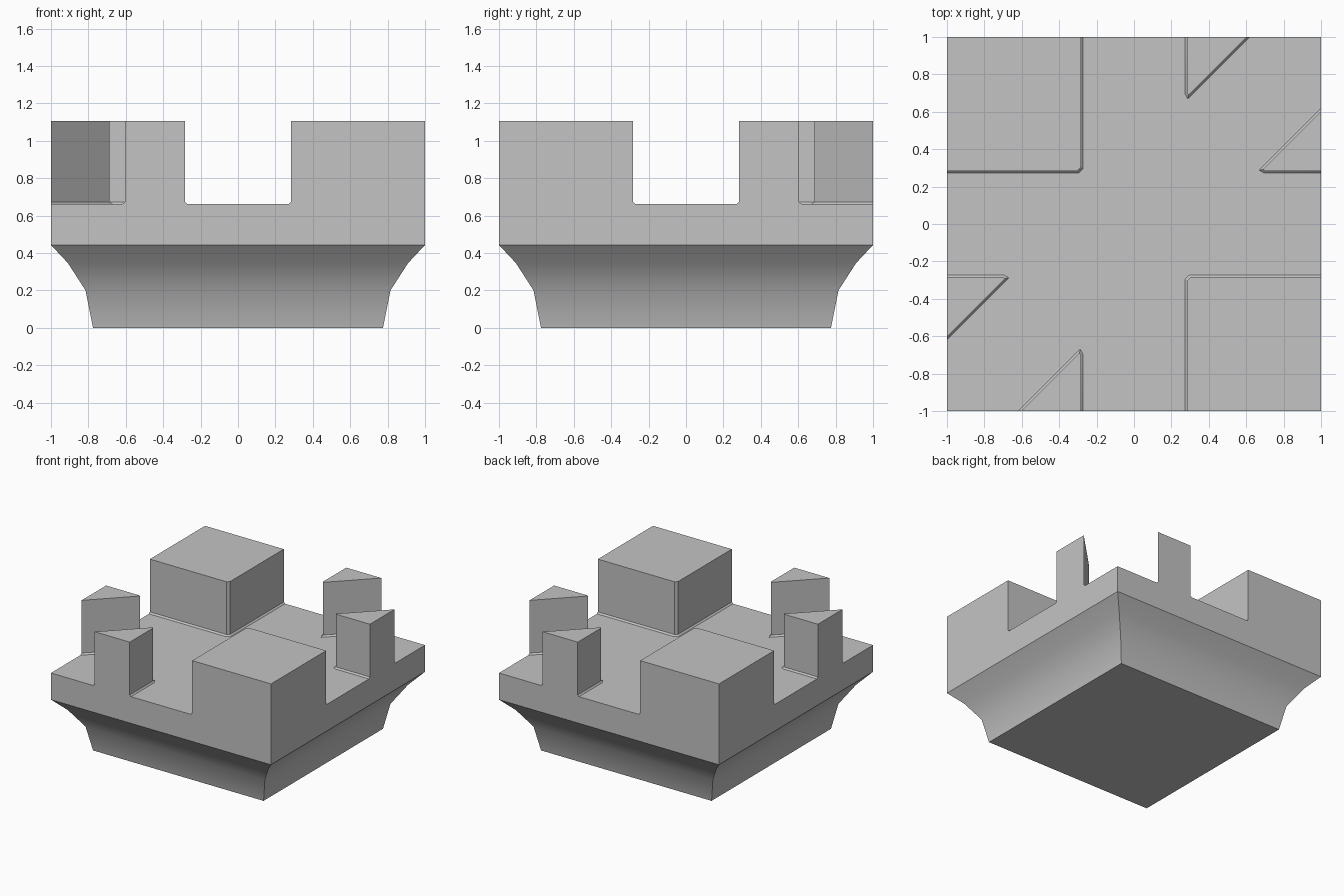
import bpy
import bmesh
import math

if "Cube" in bpy.data.objects:
    bpy.data.objects.remove(bpy.data.objects["Cube"], do_unlink=True)

RIM_Z, FLOOR_Z, TOP_Z = 0.443, 0.662, 1.107

stone = bpy.data.materials.new("grey_stone")
stone.use_nodes = True
colour = (0.55, 0.55, 0.55, 1.0)
stone.diffuse_color = colour
stone.node_tree.nodes["Principled BSDF"].inputs["Base Color"].default_value = colour


def loft(bm, rings):
    """Skin a stack of matching closed outlines and cap both ends."""
    loops = [[bm.verts.new(p) for p in ring] for ring in rings]
    for low, high in zip(loops, loops[1:]):
        for i in range(len(low)):
            j = (i + 1) % len(low)
            bm.faces.new((low[i], low[j], high[j], high[i]))
    bottom = bm.faces.new(loops[0][::-1])
    bm.faces.new(loops[-1])
    bmesh.ops.recalc_face_normals(bm, faces=bm.faces)
    return bottom


def make_object(name, bm):
    mesh = bpy.data.meshes.new(name)
    bm.to_mesh(mesh)
    bm.free()
    obj = bpy.data.objects.new(name, mesh)
    mesh.materials.append(stone)
    bpy.context.collection.objects.link(obj)
    return obj


# Square tower top: flared moulding below, straight wall above
profile = [(0.775, 0.0), (0.815, 0.2), (0.909, 0.346), (1.0, RIM_Z), (1.0, TOP_Z)]
bm = bmesh.new()
loft(bm, [[(-r, -r, z), (r, -r, z), (r, r, z), (-r, r, z)] for r, z in profile])
tower = make_object("battlement_tower_top", bm)

# Cutter outline: crossing channels and two open corners, which leave
# two square corner blocks and four wedge-shaped merlons standing
half = [
    (0.284, -1.2), (0.284, -0.302), (0.302, -0.284), (1.2, -0.284),      # corner block
    (1.2, 0.284), (0.70, 0.284), (0.688, 0.291), (1.2, 0.803),           # side wedge
    (1.2, 1.2),
    (0.803, 1.2), (0.291, 0.688), (0.284, 0.70), (0.284, 1.2),           # back wedge
]
outline = half + [(-x, -y) for x, y in half]
bm = bmesh.new()
floor = loft(bm, [[(x, y, z) for x, y in outline] for z in (FLOOR_Z, 1.4)])
# Small fillet where the walls meet the floor
bmesh.ops.bevel(bm, geom=list(floor.edges), offset=0.012, offset_type='OFFSET',
                segments=1, affect='EDGES', clamp_overlap=False)
bmesh.ops.recalc_face_normals(bm, faces=bm.faces)
cutter = make_object("channel_cutter", bm)
cutter.hide_render = True

# Carve the floor, then drop the cutter
bpy.ops.object.select_all(action='DESELECT')
bpy.context.view_layer.objects.active = tower
tower.select_set(True)
mod = tower.modifiers.new("channels", 'BOOLEAN')
mod.operation = 'DIFFERENCE'
mod.solver = 'EXACT'
mod.object = cutter
bpy.ops.object.modifier_apply(modifier=mod.name)
bpy.data.objects.remove(cutter, do_unlink=True)

# Smooth moulding, crisp corners
bpy.ops.object.shade_smooth_by_angle(angle=math.radians(30))
